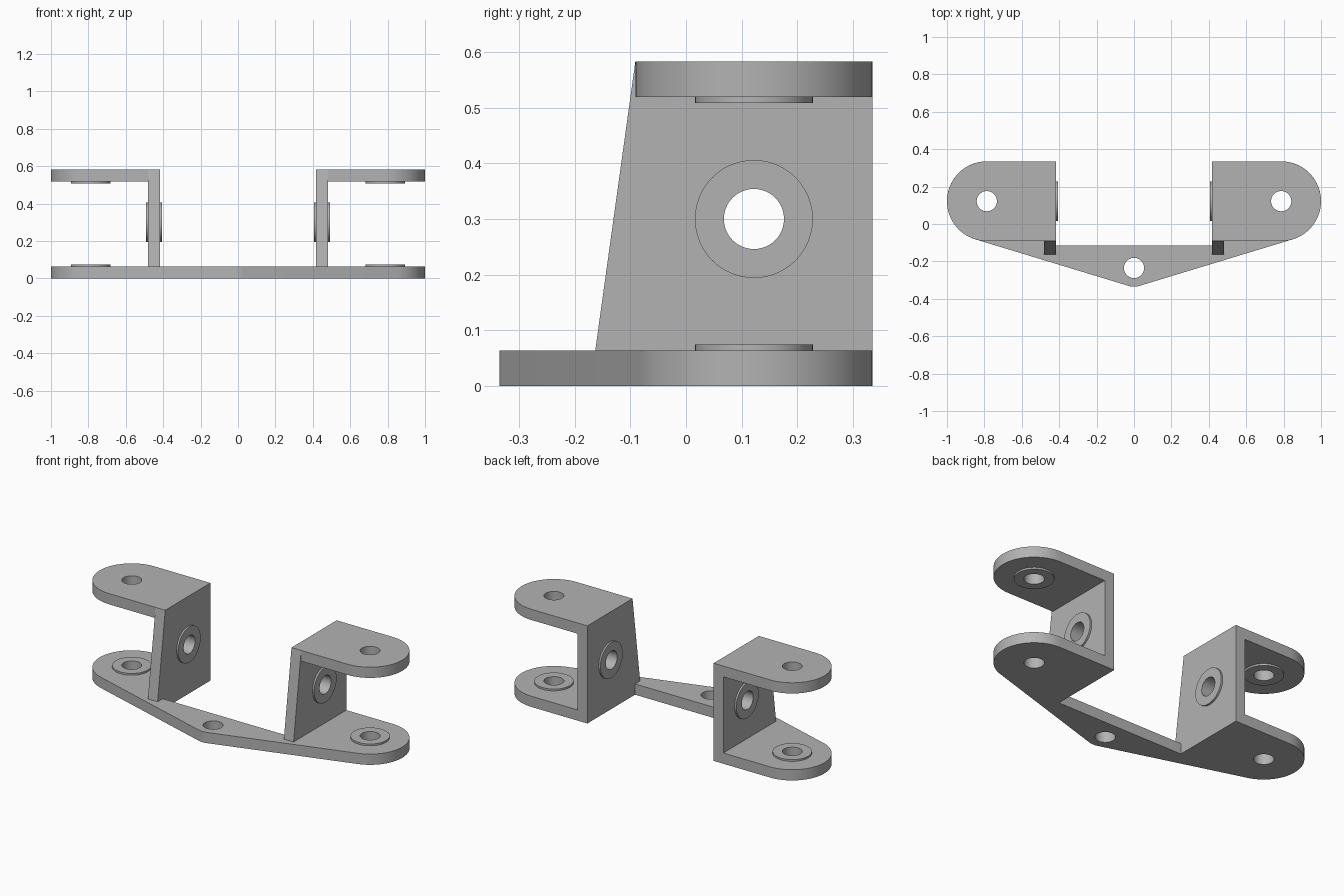
import bpy, bmesh, math
from mathutils import Matrix

if "Cube" in bpy.data.objects:
    bpy.data.objects.remove(bpy.data.objects["Cube"])

T = 0.064               # plate thickness
H = 0.583               # overall height
XI, XO = 0.417, 0.481   # inner and outer face of the upright walls
BACK = 0.335
EYE = (0.787, 0.122)    # centre of the rounded plate ends
R_END, R_BOSS, R_HOLE = 0.213, 0.106, 0.054
NOSE, R_NOSE = (0.0, -0.235), 0.1
WALL_EYE = (0.122, 0.3)  # y, z of the wall holes
BOSS_H = 0.0105

steel = bpy.data.materials.new("grey_steel")
steel.diffuse_color = (0.45, 0.45, 0.45, 1)
steel.use_nodes = True
steel.node_tree.nodes["Principled BSDF"].inputs["Base Color"].default_value = steel.diffuse_color

FLAT = Matrix.Identity(4)
# Maps a (y, z) profile extruded along x
SIDE = Matrix(((0, 0, 1, 0), (1, 0, 0, 0), (0, 1, 0, 0), (0, 0, 0, 1)))


def arc(c, r, a0, a1, n):
    return [(c[0] + r * math.cos(a0 + (a1 - a0) * i / n),
             c[1] + r * math.sin(a0 + (a1 - a0) * i / n)) for i in range(n + 1)]


def circle(c, r, n=48):
    return arc(c, r, 0, math.tau, n)[:-1]


def slab(name, outline, holes, lo, hi, frame=FLAT):
    """Extrude an outline with holes from lo to hi along the frame's third axis."""
    bm = bmesh.new()
    for loop in [outline] + holes:
        vs = [bm.verts.new((x, y, lo)) for x, y in loop]
        for i, v in enumerate(vs):
            bm.edges.new((v, vs[i - 1]))
    bmesh.ops.triangle_fill(bm, use_beauty=True, edges=bm.edges[:], normal=(0, 0, 1))
    ext = bmesh.ops.extrude_face_region(bm, geom=bm.faces[:], use_keep_orig=True)
    top = [g for g in ext["geom"] if isinstance(g, bmesh.types.BMVert)]
    bmesh.ops.translate(bm, verts=top, vec=(0, 0, hi - lo))
    bm.transform(frame)
    bmesh.ops.recalc_face_normals(bm, faces=bm.faces[:])
    me = bpy.data.meshes.new(name)
    bm.to_mesh(me)
    bm.free()
    me.materials.append(steel)
    ob = bpy.data.objects.new(name, me)
    bpy.context.collection.objects.link(ob)
    bpy.context.view_layer.objects.active = ob
    ob.select_set(True)
    bpy.ops.object.shade_smooth_by_angle(angle=math.radians(30))
    ob.select_set(False)


def mirror(points, s):
    return [(s * x, y) for x, y in points]


# Base plate: rounded ends joined to the nose by tangent lines
dx, dy = EYE[0] - NOSE[0], EYE[1] - NOSE[1]
slope = math.atan2(dy, dx) - math.asin((R_END - R_NOSE) / math.hypot(dx, dy))
tangent = slope - math.pi / 2
right = arc(NOSE, R_NOSE, -math.pi / 2, tangent, 4)
right += arc(EYE, R_END, tangent, math.pi / 2, 36)
right += [(XI, BACK), (XI, -0.115)]
outline = right + mirror(right[:0:-1], -1)
holes = [circle(NOSE, R_HOLE)] + [circle((s * EYE[0], EYE[1]), R_HOLE) for s in (1, -1)]
slab("base_plate", outline, holes, 0, T)

wall = [(-0.163, T), (BACK, T), (BACK, H), (-0.091, H)]
tab = [(XO, EYE[1] - R_END)] + arc(EYE, R_END, -math.pi / 2, math.pi / 2, 32) + [(XO, BACK)]

for side, s in (("right", 1), ("left", -1)):
    eye = (s * EYE[0], EYE[1])
    frame = Matrix.Scale(s, 4, (1, 0, 0)) @ SIDE
    # Upright wall with slanted front edge, and top tab
    slab(side + "_wall", wall, [circle(WALL_EYE, R_HOLE)], XI, XO, frame)
    slab(side + "_top_tab", mirror(tab, s), [circle(eye, R_HOLE)], H - T, H)
    # Raised bosses around the holes
    ring = circle(eye, R_BOSS), [circle(eye, R_HOLE)]
    slab(side + "_lower_boss", *ring, T, T + BOSS_H)
    slab(side + "_upper_boss", *ring, H - T - BOSS_H, H - T)
    ring = circle(WALL_EYE, R_BOSS), [circle(WALL_EYE, R_HOLE)]
    slab(side + "_wall_inner_boss", *ring, XI - BOSS_H, XI, frame)
    slab(side + "_wall_outer_boss", *ring, XO, XO + BOSS_H, frame)
